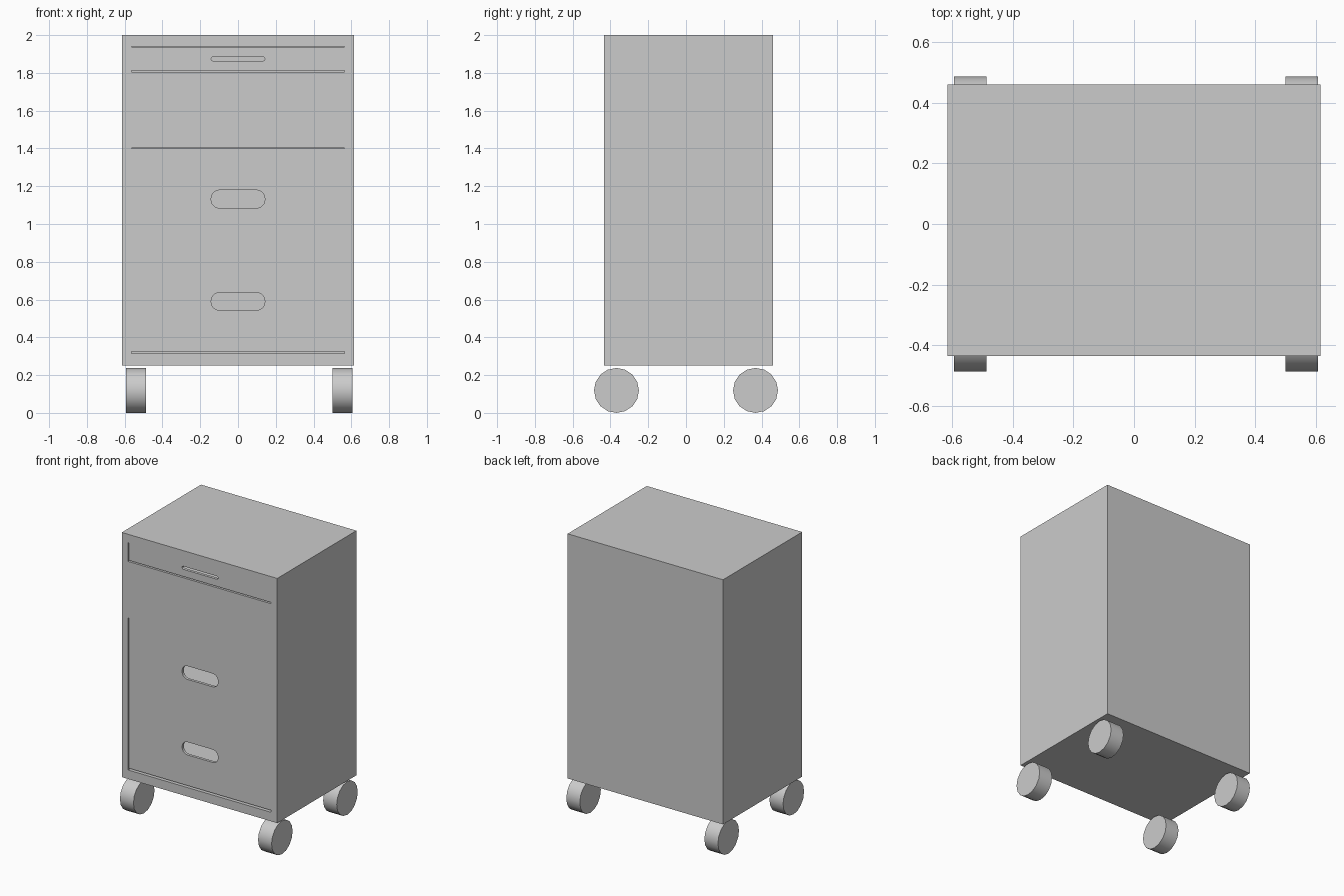
import bpy, math

if "Cube" in bpy.data.objects:
    bpy.data.objects.remove(bpy.data.objects["Cube"])

FRONT, BACK = -0.435, 0.46
W, WALL = 0.615, 0.05          # half width, board thickness
INNER = W - WALL


def box(name, x0, x1, y0, y1, z0, z1):
    bpy.ops.mesh.primitive_cube_add(size=1, location=((x0 + x1) / 2, (y0 + y1) / 2, (z0 + z1) / 2))
    ob = bpy.context.object
    ob.name = name
    ob.scale = (x1 - x0, y1 - y0, z1 - z0)
    bpy.ops.object.transform_apply(location=False, rotation=False, scale=True)
    return ob


def rounded(w, h, r, cz, n=5):
    """Rounded rectangle outline centred on (0, cz)."""
    pts = []
    for q, (sx, sz) in enumerate([(1, 1), (-1, 1), (-1, -1), (1, -1)]):
        for i in range(n + 1):
            a = math.pi / 2 * (q + i / n)
            pts.append((sx * (w / 2 - r) + r * math.cos(a), cz + sz * (h / 2 - r) + r * math.sin(a)))
    return pts


def slotted_front(name, z0, z1, slot, thick=0.02, recess=0.006):
    """Drawer front: filled outline with a grip hole, extruded."""
    cu = bpy.data.curves.new(name, 'CURVE')
    cu.dimensions, cu.fill_mode, cu.extrude = '2D', 'BOTH', thick / 2
    x = INNER - 0.002
    for pts in ([(-x, z0), (x, z0), (x, z1), (-x, z1)], slot):
        sp = cu.splines.new('POLY')
        sp.points.add(len(pts) - 1)
        for p, (u, v) in zip(sp.points, pts):
            p.co = (u, v, 0, 1)
        sp.use_cyclic_u = True
    ob = bpy.data.objects.new(name, cu)
    bpy.context.collection.objects.link(ob)
    ob.rotation_euler = (math.pi / 2, 0, 0)
    ob.location.y = FRONT + recess + thick / 2
    bpy.ops.object.select_all(action='DESELECT')
    ob.select_set(True)
    bpy.context.view_layer.objects.active = ob
    bpy.ops.object.convert(target='MESH')
    bpy.context.object.name = name


# Carcass boards
box("left_side", -W, -INNER, FRONT, BACK, 0.25, 2.0)
box("right_side", INNER, W, FRONT, BACK, 0.25, 2.0)
box("top_board", -INNER, INNER, FRONT, BACK, 1.94, 2.0)
box("bottom_board", -INNER, INNER, FRONT, BACK, 0.25, 0.314)
box("back_board", -INNER, INNER, BACK - 0.03, BACK, 0.314, 1.94)
# Plain panel under the top drawer
box("plain_front", -INNER, INNER, FRONT, FRONT + 0.03, 1.402, 1.806)

# Drawers: front with grip hole, floor, sides and back
drawers = [("bottom_drawer", 0.325, 0.860, 0.59, 0.092, 0.043),
           ("middle_drawer", 0.860, 1.400, 1.132, 0.095, 0.043),
           ("top_drawer", 1.812, 1.938, 1.874, 0.022, 0.0105)]
for name, z0, z1, hz, hh, r in drawers:
    slotted_front(name + "_front", z0, z1, rounded(0.284, hh, r, hz))
    y0, y1, x = FRONT + 0.026, BACK - 0.05, INNER - 0.01
    box(name + "_floor", -x, x, y0, y1, z0 + 0.001, z0 + 0.015)
    box(name + "_back", -x, x, y1 - 0.02, y1, z0 + 0.015, z1 - 0.02)
    for side, s in (("left", -1), ("right", 1)):
        xs = sorted((s * x, s * (x - 0.02)))
        box(f"{name}_{side}", xs[0], xs[1], y0, y1 - 0.02, z0 + 0.015, z1 - 0.02)

# Wheels
for sx, cx in (("left", -0.54), ("right", 0.553)):
    for sy, cy in (("front", -0.368), ("back", 0.368)):
        bpy.ops.mesh.primitive_cylinder_add(vertices=16, radius=0.119, depth=0.107,
                                            location=(cx, cy, 0.119), rotation=(0, math.pi / 2, 0))
        bpy.context.object.name = f"{sy}_{sx}_wheel"
        bpy.ops.object.shade_smooth_by_angle(angle=math.radians(40))
